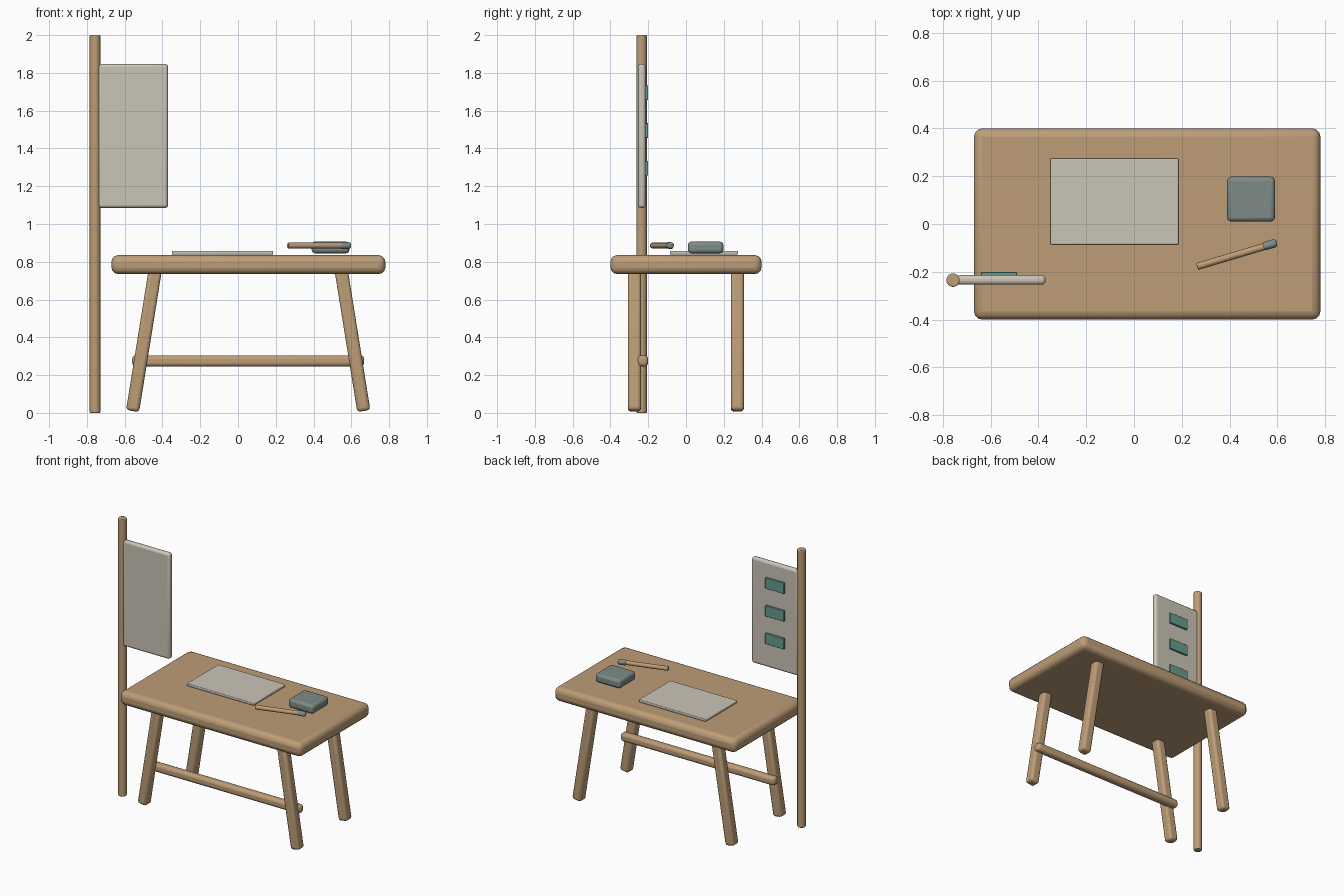
import bpy, math
from mathutils import Vector

cube = bpy.data.objects.get("Cube")
if cube:
    bpy.data.objects.remove(cube, do_unlink=True)


def material(name, rgb):
    m = bpy.data.materials.new(name)
    m.use_nodes = True
    m.diffuse_color = (*rgb, 1)
    m.node_tree.nodes["Principled BSDF"].inputs["Base Color"].default_value = (*rgb, 1)
    return m


WOOD = material("warm wood", (0.51, 0.34, 0.185))
PAPER = material("cream paper", (0.60, 0.56, 0.47))
SLATE = material("slate grey", (0.21, 0.26, 0.24))
TEAL = material("muted teal", (0.14, 0.33, 0.27))


def finish(name, mat, bevel, segments=3):
    ob = bpy.context.object
    ob.name = ob.data.name = name
    ob.data.materials.append(mat)
    if bevel:
        mod = ob.modifiers.new("rounded edges", "BEVEL")
        mod.width, mod.segments = bevel, segments
        mod.limit_method = "ANGLE"
    bpy.ops.object.shade_smooth_by_angle(angle=math.radians(40))
    return ob


def box(name, mat, low, high, bevel=0.0):
    """Rounded block between two opposite corners."""
    low, high = Vector(low), Vector(high)
    bpy.ops.mesh.primitive_cube_add(size=1, location=(low + high) / 2)
    bpy.context.object.scale = high - low
    bpy.ops.object.transform_apply(location=False, rotation=False, scale=True)
    return finish(name, mat, bevel)


def beam(name, mat, start, end, width, bevel, sides=4):
    """Square or round bar running between two points."""
    start, end = Vector(start), Vector(end)
    axis = end - start
    if sides == 4:
        bpy.ops.mesh.primitive_cube_add(size=1, location=(start + end) / 2)
        bpy.context.object.scale = (width, width, axis.length)
        bpy.ops.object.transform_apply(location=False, rotation=False, scale=True)
    else:
        bpy.ops.mesh.primitive_cylinder_add(vertices=sides, radius=width / 2,
                                            depth=axis.length, location=(start + end) / 2)
    ob = finish(name, mat, bevel)
    ob.rotation_euler = Vector((0, 0, 1)).rotation_difference(axis).to_euler()
    return ob


# Table: top, splayed legs and front stretcher
MID = 0.054
box("table_top", WOOD, (-0.67, -0.4, 0.735), (0.78, 0.4, 0.835), 0.035)
for side, sx in (("right", -1), ("left", 1)):
    for end, y in (("front", -0.273), ("back", 0.272)):
        beam(f"{end}_{side}_leg", WOOD, (MID + sx * 0.612, y, 0.01),
             (MID + sx * 0.49, y, 0.77), 0.07, 0.018)
box("stretcher", WOOD, (-0.56, -0.257, 0.245), (0.668, -0.2, 0.305), 0.02)

# Post with a hanging panel and tabs on its back
beam("post", WOOD, (-0.757, -0.235, 0), (-0.757, -0.235, 2), 0.056, 0.005, 24)
box("hanging_panel", PAPER, (-0.745, -0.254, 1.085), (-0.37, -0.214, 1.847), 0.016)
for i in range(3):
    z = 1.295 + 0.2 * i
    box(f"panel_tab_{i + 1}", TEAL, (-0.64, -0.22, z - 0.039), (-0.49, -0.201, z + 0.039), 0.003)

# Things on the table
box("paper_sheet", PAPER, (-0.35, -0.086, 0.838), (0.186, 0.275, 0.857), 0.005)
box("desk_box", SLATE, (0.39, 0.01, 0.845), (0.59, 0.198, 0.907), 0.018)
beam("brush_handle", WOOD, (0.264, -0.178, 0.886), (0.56, -0.09, 0.886), 0.03, 0.003, 16)
beam("brush_tip", SLATE, (0.538, -0.095, 0.886), (0.597, -0.078, 0.886), 0.034, 0.012)
